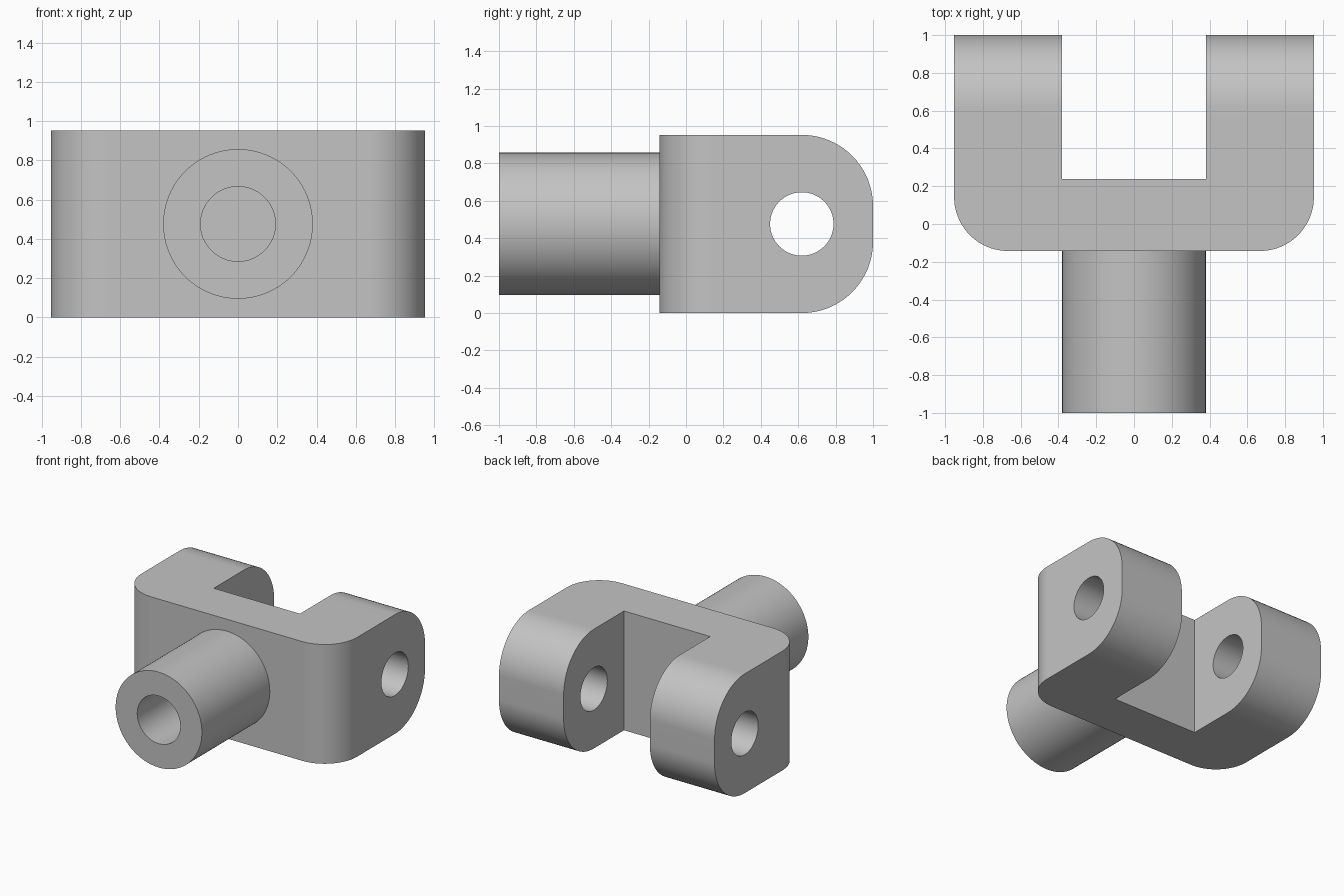
import bpy, math
from mathutils import Matrix, Vector

if "Cube" in bpy.data.objects:
    bpy.data.objects.remove(bpy.data.objects["Cube"])

U = 2 / 21                      # design unit: the part is 21 units long
HALF_W, HEIGHT = 10 * U, 10 * U
FRONT, BACK = -1.5 * U, 10.5 * U
MID_Z = HEIGHT / 2

steel = bpy.data.materials.new("grey_steel")
steel.use_nodes = True
color = (0.55, 0.55, 0.55, 1)
steel.diffuse_color = color
steel.node_tree.nodes["Principled BSDF"].inputs["Base Color"].default_value = color


def arc(cx, cy, r, start, steps=20):
    """Quarter circle, counter-clockwise from the start angle in degrees."""
    angles = [math.radians(start + 90 * i / steps) for i in range(steps + 1)]
    return [(cx + r * math.cos(a), cy + r * math.sin(a)) for a in angles]


def prism(name, outline, low, high, place):
    """Extrude a closed outline; place maps (u, v, depth) to a position."""
    n = len(outline)
    verts = [place(u, v, d) for d in (low, high) for u, v in outline]
    faces = [range(n), range(n, 2 * n)]
    faces += [(i, (i + 1) % n, (i + 1) % n + n, i + n) for i in range(n)]
    mesh = bpy.data.meshes.new(name)
    mesh.from_pydata(verts, [], [tuple(f) for f in faces])
    obj = bpy.data.objects.new(name, mesh)
    bpy.context.collection.objects.link(obj)
    bpy.context.view_layer.objects.active = obj
    bpy.ops.object.select_all(action='DESELECT')
    obj.select_set(True)
    bpy.ops.object.mode_set(mode='EDIT')
    bpy.ops.mesh.select_all(action='SELECT')
    bpy.ops.mesh.normals_make_consistent(inside=False)
    bpy.ops.object.mode_set(mode='OBJECT')
    mesh.materials.append(steel)
    return obj


def rod(name, radius, start, end, axis):
    """Cylinder between two points along the x or y axis."""
    turn = Matrix.Rotation(math.pi / 2, 4, 'Y' if axis == 'X' else 'X')
    bpy.ops.mesh.primitive_cylinder_add(vertices=96, radius=radius, depth=(end - start).length)
    obj = bpy.context.object
    obj.name = name
    obj.data.transform(Matrix.Translation((start + end) / 2) @ turn)
    obj.data.materials.append(steel)
    return obj


def combine(target, tool, operation):
    mod = target.modifiers.new(tool.name, 'BOOLEAN')
    mod.operation, mod.solver, mod.object = operation, 'EXACT', tool
    bpy.context.view_layer.objects.active = target
    bpy.ops.object.modifier_apply(modifier=mod.name)
    bpy.data.objects.remove(tool)


# U-shaped yoke, seen in plan, with rounded front corners
r, gap, floor = 3 * U, 4 * U, 2.5 * U
plan = (arc(-HALF_W + r, FRONT + r, r, 180) + arc(HALF_W - r, FRONT + r, r, 270)
        + [(HALF_W, BACK), (gap, BACK), (gap, floor),
           (-gap, floor), (-gap, BACK), (-HALF_W, BACK)])
clevis = prism("clevis", plan, 0, HEIGHT, lambda x, y, z: (x, y, z))

# Rounded ear ends, seen from the side
r = 4 * U
side = ([(FRONT - U, -U), (BACK - r - U, -U), (BACK - r - U, 0)]
        + arc(BACK - r, r, r, 270) + arc(BACK - r, HEIGHT - r, r, 0)
        + [(BACK - r - U, HEIGHT), (BACK - r - U, HEIGHT + U), (FRONT - U, HEIGHT + U)])
ears = prism("ear_rounding", side, -HALF_W - U, HALF_W + U, lambda y, z, x: (x, y, z))
combine(clevis, ears, 'INTERSECT')

# Pin hole through both ears
pin_y = BACK - r
combine(clevis, rod("pin_hole", 1.78 * U, Vector((-1.2, pin_y, MID_Z)),
                    Vector((1.2, pin_y, MID_Z)), 'X'), 'DIFFERENCE')

# Round stem with a blind bore
combine(clevis, rod("stem", 4 * U, Vector((0, -1, MID_Z)),
                    Vector((0, FRONT + U, MID_Z)), 'Y'), 'UNION')
combine(clevis, rod("bore", 2 * U, Vector((0, -1.2, MID_Z)),
                    Vector((0, FRONT, MID_Z)), 'Y'), 'DIFFERENCE')

# Smooth rounds, crisp edges
bpy.ops.object.select_all(action='DESELECT')
clevis.select_set(True)
bpy.context.view_layer.objects.active = clevis
bpy.ops.object.shade_smooth_by_angle(angle=math.radians(30))
weighted = clevis.modifiers.new("flat_face_normals", 'WEIGHTED_NORMAL')
weighted.keep_sharp = True
